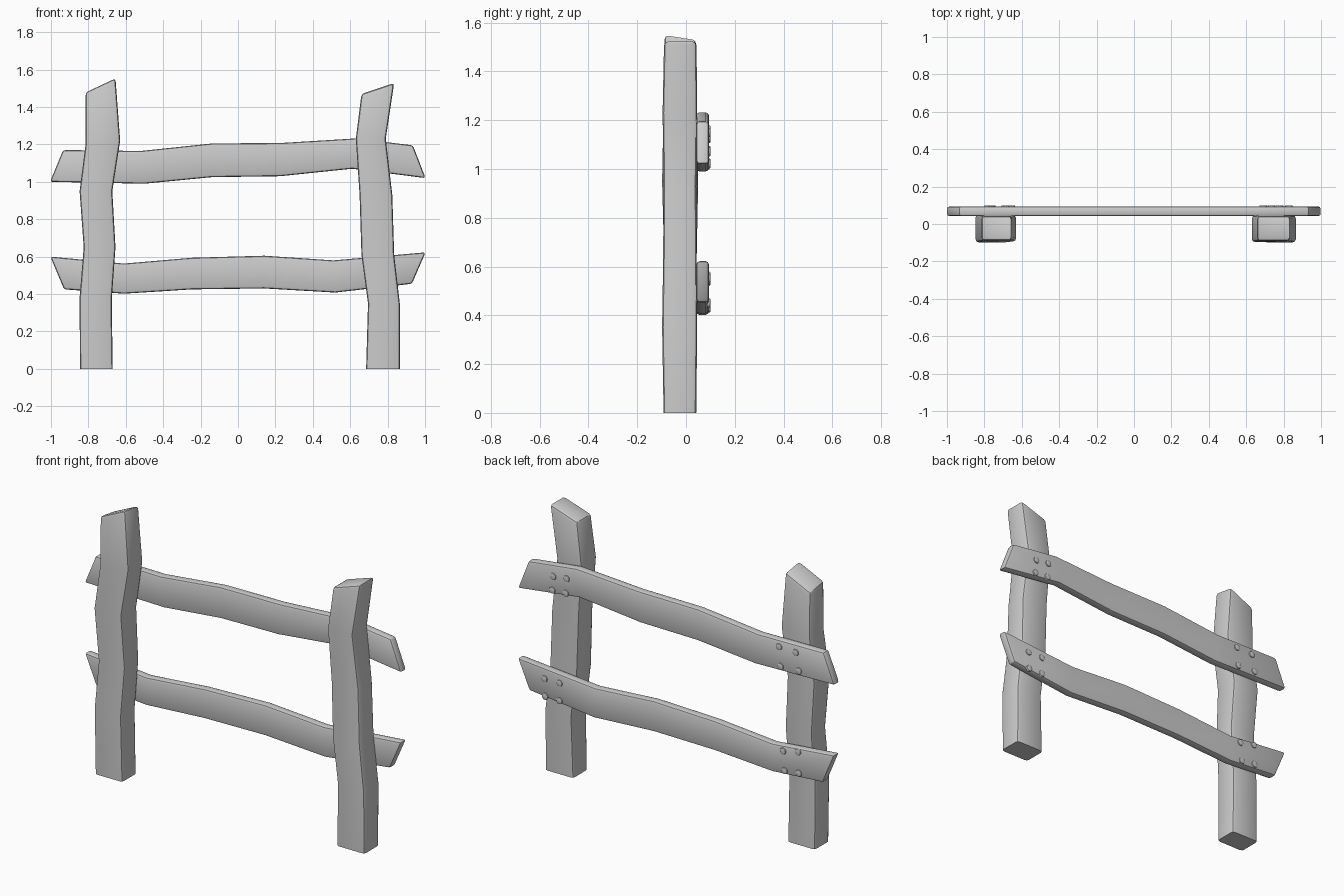
import bpy, bmesh, math
from mathutils import Matrix

if "Cube" in bpy.data.objects:
    bpy.data.objects.remove(bpy.data.objects["Cube"])


def finish(bm, name, angle=30):
    bmesh.ops.recalc_face_normals(bm, faces=bm.faces)
    me = bpy.data.meshes.new(name)
    bm.to_mesh(me)
    bm.free()
    ob = bpy.data.objects.new(name, me)
    bpy.context.collection.objects.link(ob)
    bpy.ops.object.select_all(action='DESELECT')
    ob.select_set(True)
    bpy.context.view_layer.objects.active = ob
    bpy.ops.object.shade_smooth_by_angle(angle=math.radians(angle))
    return ob


def timber(name, sections, fronts, backs, bevel, tilt=0.0):
    """Loft rectangles: each section is (xa, za, xb, zb), extruded from front to back y."""
    bm = bmesh.new()
    rings = []
    for (xa, za, xb, zb), f, b in zip(sections, fronts, backs):
        rings.append([bm.verts.new(p) for p in
                      ((xa, f, za), (xb, f, zb), (xb, b, zb), (xa, b, za))])
    for v in rings[-1][2:]:
        v.co.z -= tilt
    for r, s in zip(rings, rings[1:]):
        for i in range(4):
            j = (i + 1) % 4
            bm.faces.new((r[i], r[j], s[j], s[i]))
    bm.faces.new(rings[0][::-1])
    bm.faces.new(rings[-1])
    bmesh.ops.recalc_face_normals(bm, faces=bm.faces)
    # round the sawn edges, but keep the ground edge sharp
    edges = [e for e in bm.edges if e.calc_face_angle(0) > math.radians(35)
             and max(v.co.z for v in e.verts) > 0.001]
    bmesh.ops.bevel(bm, geom=edges, offset=bevel, segments=2, profile=0.5,
                    affect='EDGES', clamp_overlap=True)
    return finish(bm, name, 25)


# posts
timber("left_post",
       [(-.845, 0, -.67, 0), (-.847, .38, -.675, .37), (-.825, .65, -.655, .65),
        (-.847, .95, -.672, .95), (-.815, 1.20, -.63, 1.22), (-.815, 1.48, -.655, 1.555)],
       [-.09, -.096, -.09, -.098, -.092, -.088],
       [.042, .04, .044, .05, .045, .042], .016, .02)
timber("right_post",
       [(.685, 0, .865, 0), (.695, .35, .865, .35), (.66, .61, .835, .61),
        (.65, .93, .825, .93), (.63, 1.23, .79, 1.23), (.66, 1.47, .835, 1.528)],
       [-.092, -.098, -.094, -.092, -.096, -.09],
       [.042, .046, .044, .042, .046, .043], .016)

# rails
Y0, Y1 = [.042] * 7, [.094] * 7
timber("upper_rail",
       [(-1.005, 1.0, -.935, 1.17), (-.50, .99, -.52, 1.165), (-.14, 1.025, -.14, 1.205),
        (.225, 1.03, .235, 1.208), (.61, 1.07, .63, 1.232), (1.003, 1.02, .935, 1.195)],
       Y0, Y1, .013)
timber("lower_rail",
       [(-.93, .425, -1.003, .60), (-.61, .402, -.61, .563), (-.245, .425, -.245, .594),
        (.14, .43, .14, .605), (.52, .408, .51, .58), (.93, .455, 1.003, .623)],
       Y0, Y1, .013)

# nail heads: four at every joint
joints = {
    "upper_left": [(-.655, 1.13), (-.76, 1.125), (-.665, 1.02), (-.78, 1.025)],
    "upper_right": [(.775, 1.15), (.69, 1.16), (.78, 1.07), (.695, 1.075)],
    "lower_left": [(-.68, .54), (-.775, .56), (-.69, .43), (-.78, .44)],
    "lower_right": [(.83, .55), (.735, .55), (.825, .45), (.735, .45)],
}
for joint, points in joints.items():
    bm = bmesh.new()
    for x, z in points:
        m = Matrix.Translation((x, .0935, z)) @ Matrix.Rotation(-math.pi / 2, 4, 'X')
        bmesh.ops.create_cone(bm, cap_ends=True, segments=12, radius1=.019,
                              radius2=.019, depth=.013, matrix=m)
    rims = [e for e in bm.edges if all(v.co.y > .098 for v in e.verts)]
    bmesh.ops.bevel(bm, geom=rims, offset=.004, segments=2, profile=0.5, affect='EDGES')
    finish(bm, joint + "_nails", 40)
